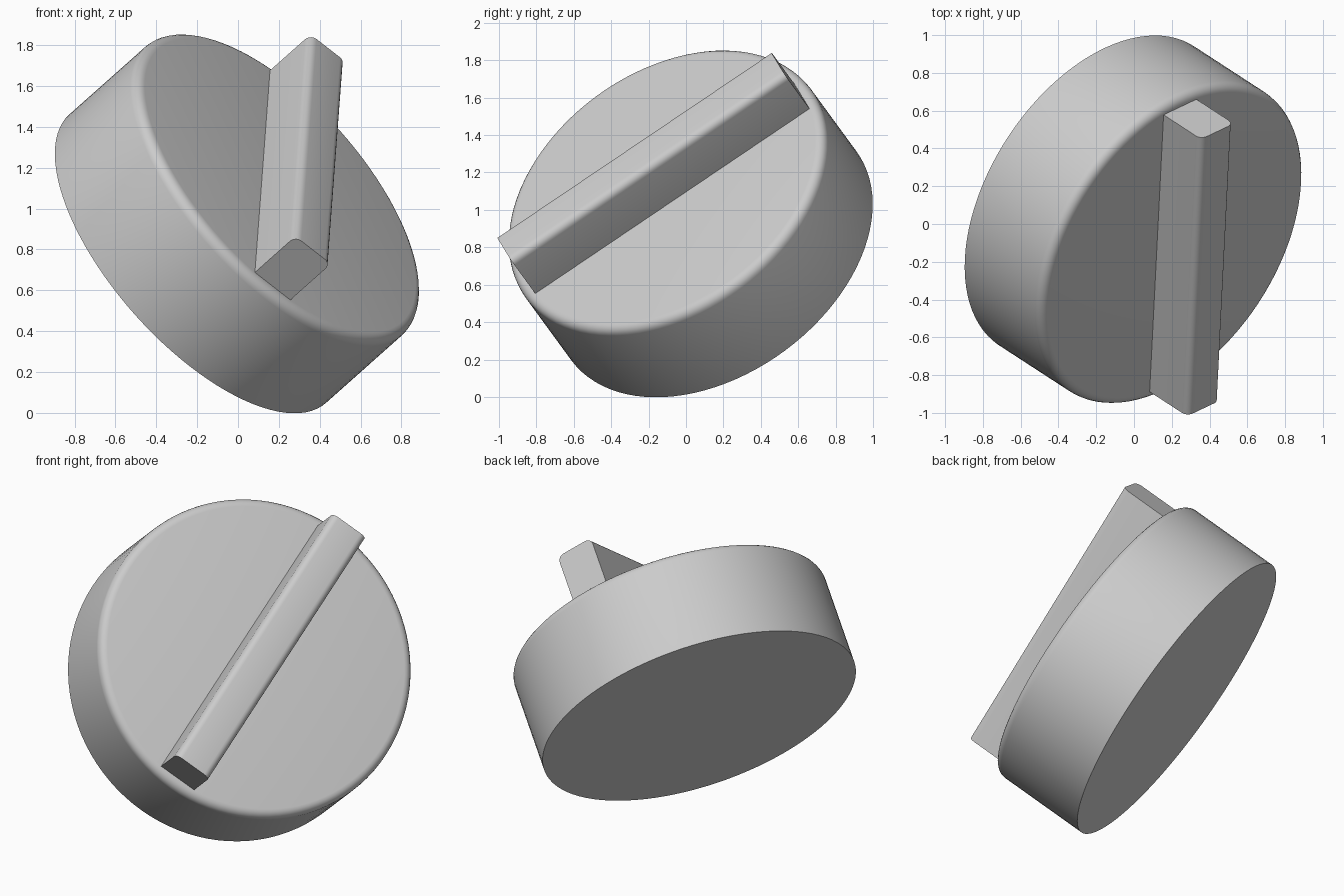
import bpy, bmesh
from mathutils import Matrix, Vector

if "Cube" in bpy.data.objects:
    bpy.data.objects.remove(bpy.data.objects["Cube"], do_unlink=True)

RADIUS, DEPTH = 0.945, 0.60
BAR_LENGTH, BAR_WIDTH, BAR_HEIGHT = 1.77, 0.235, 0.295

# Single matte grey
grey = bpy.data.materials.new("grey")
grey.use_nodes = True
colour = (0.6, 0.6, 0.6, 1)
grey.diffuse_color = colour
grey.node_tree.nodes["Principled BSDF"].inputs["Base Color"].default_value = colour

# Tilted frame: local y runs along the grip, local z out of the dial face
normal = Vector((0.672, -0.437, 0.598)).normalized()
along = Vector((0.037, 0.831, 0.554))
along = (along - normal * along.dot(normal)).normalized()
across = along.cross(normal)
frame = Matrix((across, along, normal)).transposed().to_4x4()
frame.translation = Vector((0.005, 0.017, 0.935))


def finish(name, bm, edges, radius, segments):
    """Round the given edges, then place the part in the tilted frame."""
    bmesh.ops.bevel(bm, geom=edges, offset=radius, segments=segments,
                    profile=0.5, affect='EDGES')
    mesh = bpy.data.meshes.new(name)
    bm.to_mesh(mesh)
    bm.free()
    mesh.materials.append(grey)
    obj = bpy.data.objects.new(name, mesh)
    bpy.context.collection.objects.link(obj)
    obj.matrix_world = frame
    bpy.ops.object.select_all(action='DESELECT')
    obj.select_set(True)
    bpy.context.view_layer.objects.active = obj
    bpy.ops.object.shade_smooth_by_angle()


def top_edges(bm, height):
    return [e for e in bm.edges if all(v.co.z > height for v in e.verts)]


# Dial body with a rounded front rim
bm = bmesh.new()
bmesh.ops.create_cone(bm, cap_ends=True, segments=96, radius1=RADIUS,
                      radius2=RADIUS, depth=DEPTH)
finish("dial_body", bm, top_edges(bm, 0), 0.05, 5)

# Grip bar standing on the face, rounded along its two long outer edges
bm = bmesh.new()
bmesh.ops.create_cube(bm, size=1)
bmesh.ops.scale(bm, vec=(BAR_WIDTH, BAR_LENGTH, BAR_HEIGHT), verts=bm.verts)
bmesh.ops.translate(bm, vec=(0, 0, (DEPTH + BAR_HEIGHT) / 2), verts=bm.verts)
long_edges = [e for e in top_edges(bm, DEPTH / 2 + 0.1)
              if e.calc_length() > BAR_LENGTH / 2]
finish("grip_bar", bm, long_edges, 0.04, 5)
